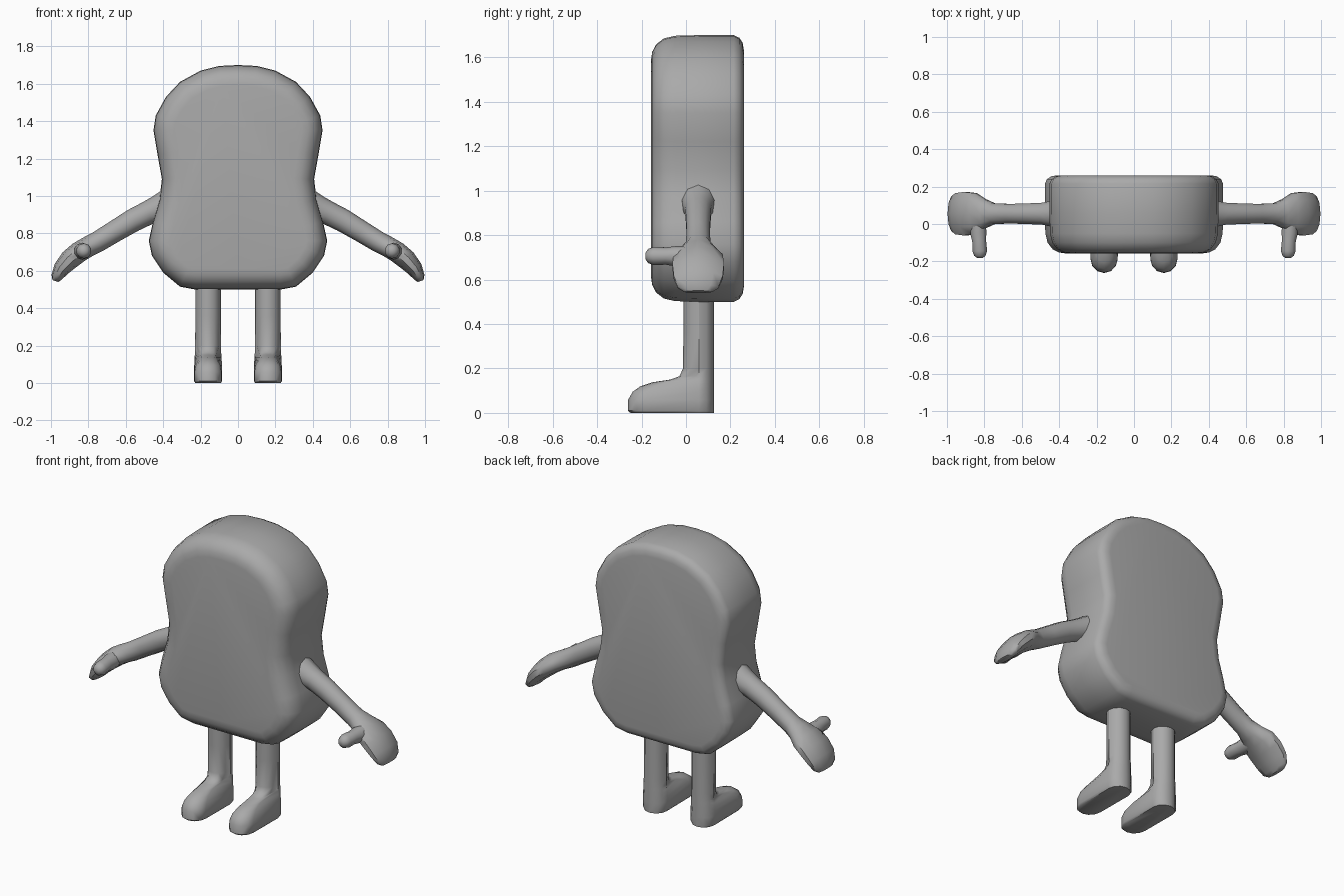
import bpy, bmesh, math
from mathutils import Vector

if "Cube" in bpy.data.objects:
    bpy.data.objects.remove(bpy.data.objects["Cube"])

skin = bpy.data.materials.new("plain_grey")
skin.diffuse_color = (0.4, 0.4, 0.4, 1)
skin.use_nodes = True
skin.node_tree.nodes["Principled BSDF"].inputs["Base Color"].default_value = skin.diffuse_color


def loft(name, rings, side=1, angle=50):
    """Skin a list of closed rings, cap both ends; side=-1 mirrors across x."""
    bm = bmesh.new()
    loops = [[bm.verts.new((p[0] * side, p[1], p[2])) for p in r] for r in rings]
    n = len(loops[0])
    for a, b in zip(loops, loops[1:]):
        for i in range(n):
            j = (i + 1) % n
            bm.faces.new((a[i], a[j], b[j], b[i]))
    bm.faces.new(loops[0])
    bm.faces.new(loops[-1])
    bmesh.ops.recalc_face_normals(bm, faces=bm.faces)
    mesh = bpy.data.meshes.new(name)
    bm.to_mesh(mesh)
    bm.free()
    mesh.materials.append(skin)
    ob = bpy.data.objects.new(name, mesh)
    bpy.context.collection.objects.link(ob)
    bpy.ops.object.select_all(action='DESELECT')
    ob.select_set(True)
    bpy.context.view_layer.objects.active = ob
    bpy.ops.object.shade_smooth_by_angle(angle=math.radians(angle))
    return ob


def tube(name, path, side, n=10):
    """Path of (x, y, z, thickness, width): elliptical rings across the path."""
    pts = [Vector(p[:3]) for p in path]
    rings = []
    for i, p in enumerate(path):
        t = (pts[min(i + 1, len(pts) - 1)] - pts[max(i - 1, 0)]).normalized()
        ref = Vector((0, 1, 0)) if abs(t.y) < 0.7 else Vector((1, 0, 0))
        up = t.cross(ref).normalized()
        across = up.cross(t)
        rings.append([pts[i] + up * p[3] * math.cos(k * math.tau / n)
                      + across * p[4] * math.sin(k * math.tau / n) for k in range(n)])
    return loft(name, rings, side)


# Body: waisted outline, inset along its normals at front and back
half = [(0.10, 1.695), (0.20, 1.67), (0.31, 1.61), (0.385, 1.53), (0.44, 1.43),
        (0.452, 1.35), (0.43, 1.22), (0.407, 1.09), (0.42, 0.98), (0.455, 0.86),
        (0.477, 0.76), (0.46, 0.68), (0.40, 0.59), (0.31, 0.515), (0.23, 0.50)]
outline = [Vector(p) for p in
           [(0, 1.70)] + half + [(0, 0.50)] + [(-x, z) for x, z in reversed(half)]]


def inset(d):
    out = []
    for i, p in enumerate(outline):
        a = p - outline[i - 1]
        b = outline[(i + 1) % len(outline)] - p
        t = (a.normalized() + b.normalized()).normalized()
        out.append(p + Vector((t.y, -t.x)) * d)
    return out


profile = [(-0.157, 0.11), (-0.152, 0.075), (-0.135, 0.042), (-0.10, 0.015), (-0.05, 0.003),
           (0.06, 0), (0.215, 0), (0.24, 0.012), (0.255, 0.035), (0.26, 0.065)]
loft("body", [[(p.x, y, p.y) for p in inset(d)] for y, d in profile], angle=60)

# Leg levels: height, front reach, half width, toe half width
levels = [(0.0, -0.25, 0.068, 0.066), (0.01, -0.262, 0.075, 0.073), (0.06, -0.26, 0.075, 0.072),
          (0.095, -0.24, 0.074, 0.065), (0.12, -0.205, 0.073, 0.052), (0.138, -0.15, 0.072, 0.042),
          (0.15, -0.07, 0.071, 0.046), (0.165, -0.03, 0.07, 0.058), (0.20, -0.013, 0.069, 0.067),
          (0.36, -0.012, 0.068, 0.067), (0.53, -0.012, 0.068, 0.067)]


def leg_ring(z, front, w, toe):
    ring = [(0.16 + w * math.cos(a), 0.058 + 0.067 * math.sin(a), z)
            for a in [math.pi * k / 6 for k in range(7)]]
    depth = min(0.075, 0.058 - front)
    return ring + [(0.16 + toe * math.cos(a), front + depth * (1 + math.sin(a)), z)
                   for a in [math.pi * (1 + k / 6) for k in range(7)]]


# Arm widening into a flat hand
arm = [(0.37, 0.055, 0.955, 0.085, 0.085), (0.43, 0.055, 0.93, 0.072, 0.074),
       (0.48, 0.055, 0.91, 0.064, 0.062), (0.56, 0.055, 0.87, 0.062, 0.058),
       (0.66, 0.055, 0.81, 0.058, 0.055), (0.75, 0.055, 0.755, 0.056, 0.058),
       (0.80, 0.055, 0.73, 0.055, 0.082), (0.85, 0.055, 0.70, 0.056, 0.116),
       (0.90, 0.055, 0.66, 0.054, 0.122), (0.945, 0.055, 0.61, 0.044, 0.116),
       (0.97, 0.055, 0.565, 0.030, 0.096), (0.977, 0.055, 0.545, 0.016, 0.065)]

# Thumb pointing forward
thumb = [(0.835, 0.03, 0.705, 0.045, 0.045), (0.832, -0.05, 0.705, 0.045, 0.045),
         (0.828, -0.09, 0.706, 0.039, 0.039), (0.824, -0.145, 0.706, 0.041, 0.041),
         (0.824, -0.17, 0.706, 0.032, 0.032), (0.824, -0.183, 0.706, 0.014, 0.014)]

for label, side in (("left", 1), ("right", -1)):
    loft(label + "_leg", [leg_ring(*lv) for lv in levels], side)
    tube(label + "_arm", arm, side)
    tube(label + "_thumb", thumb, side)
